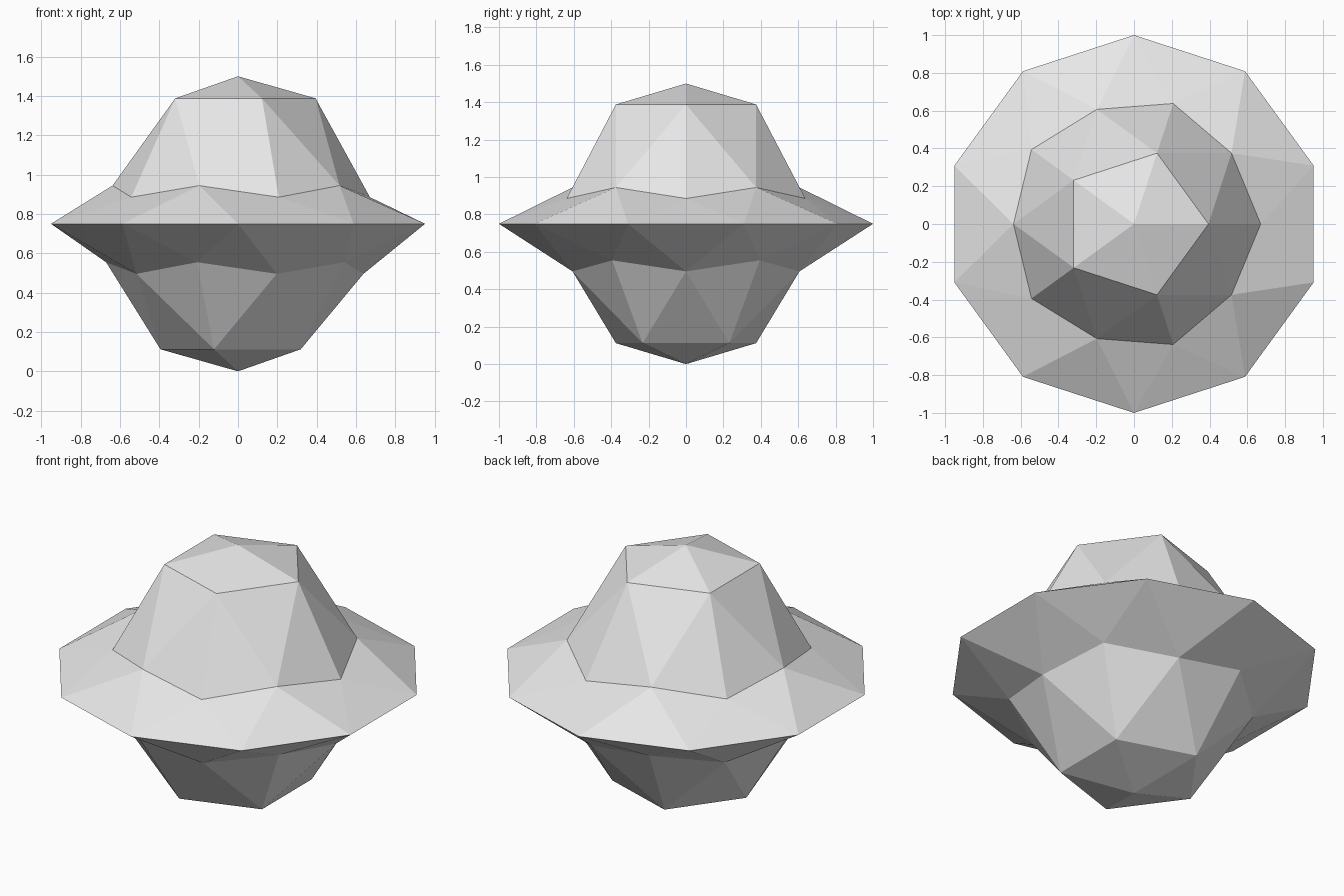
import bpy
import bmesh

cube = bpy.data.objects.get("Cube")
if cube:
    bpy.data.objects.remove(cube, do_unlink=True)

RADIUS = 0.75
BRIM_RADIUS = 1.0
UPPER_DROP = 0.2    # upper belt pulled down toward the brim
LOWER_RAISE = 0.14  # lower belt pulled up toward the brim

# Plain grey material
grey = bpy.data.materials.new("light grey")
grey.use_nodes = True
colour = (0.8, 0.8, 0.8, 1.0)
grey.diffuse_color = colour
grey.node_tree.nodes["Principled BSDF"].inputs["Base Color"].default_value = colour

# Faceted ball whose equator is drawn out into a ten-sided brim
bm = bmesh.new()
bmesh.ops.create_icosphere(bm, subdivisions=2, radius=RADIUS)
for v in bm.verts:
    height = v.co.z / RADIUS
    if abs(height) < 0.1:                # brim
        v.co.xy = v.co.xy.normalized() * BRIM_RADIUS
    elif 0.3 < height < 0.7:             # upper belt
        v.co.z -= UPPER_DROP
    elif -0.7 < height < -0.3:           # lower belt
        v.co.z += LOWER_RAISE
    v.co.z += RADIUS                     # stand on the ground
for f in bm.faces:
    f.smooth = False
bmesh.ops.recalc_face_normals(bm, faces=bm.faces)

mesh = bpy.data.meshes.new("brimmed_ball")
bm.to_mesh(mesh)
bm.free()
mesh.materials.append(grey)
ball = bpy.data.objects.new("brimmed_ball", mesh)
bpy.context.collection.objects.link(ball)
